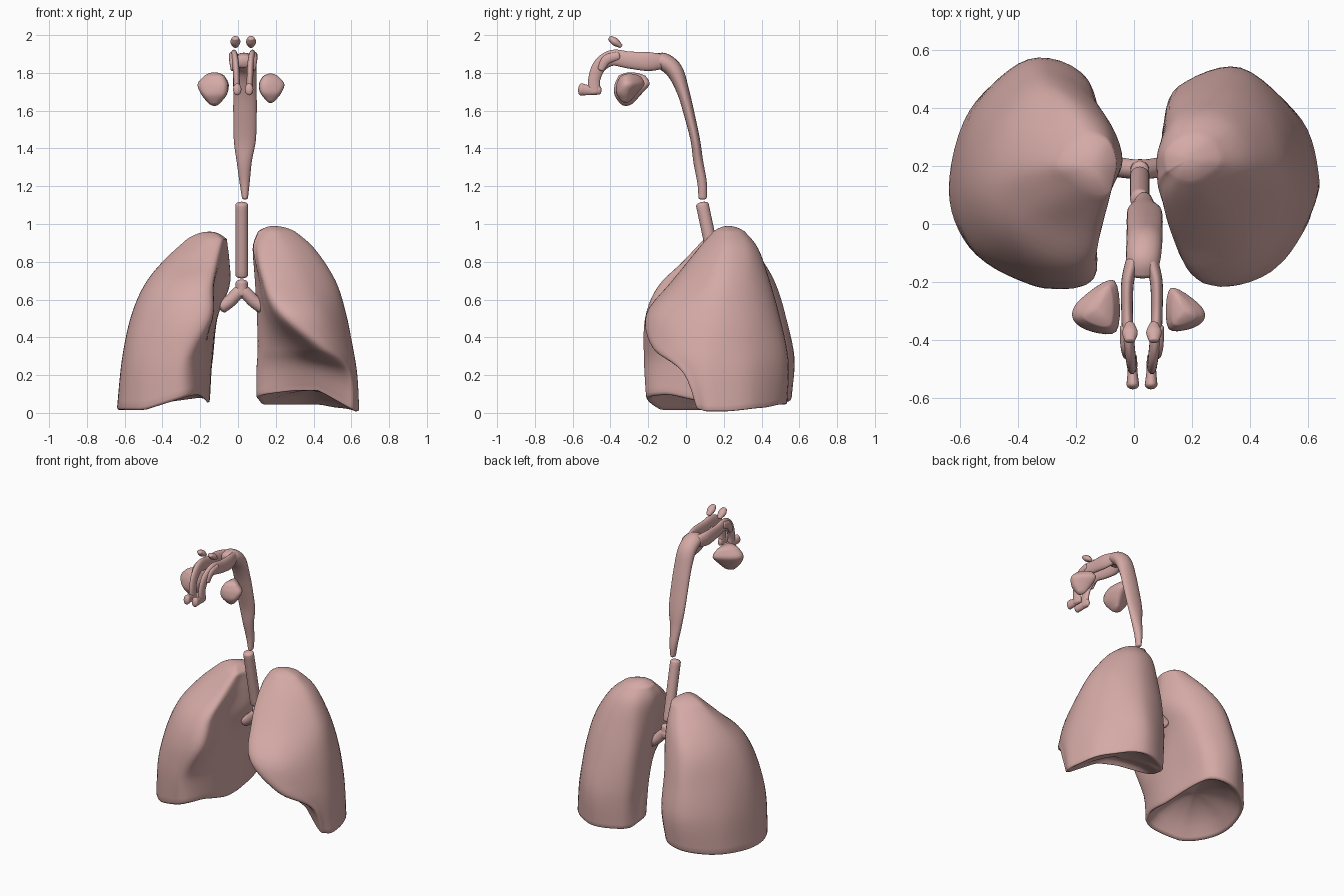
import bpy, bmesh, math
from mathutils import Vector

flesh = bpy.data.materials.new("flesh")
flesh.diffuse_color = (0.66, 0.40, 0.38, 1)


def catmull(pts, steps, closed):
    """Smooth curve through points of any dimension."""
    n, out = len(pts), []
    pts = [Vector(p) for p in pts]
    pick = (lambda i: pts[i % n]) if closed else (lambda i: pts[max(0, min(n - 1, i))])
    for i in range(n if closed else n - 1):
        a, b, c, d = (pick(i + k) for k in (-1, 0, 1, 2))
        for s in range(steps):
            t = s / steps
            out.append(0.5 * (2 * b + (c - a) * t + (2 * a - 5 * b + 4 * c - d) * t * t
                              + (3 * b - a - 3 * c + d) * t ** 3))
    if not closed:
        out.append(pts[-1])
    return out


def cap(ring, offset, profile):
    c = sum(ring, Vector()) / len(ring)
    return [[c + (p - c) * s + offset * h for p in ring] for s, h in profile]


ROUND = [(math.cos(a), math.sin(a)) for a in (0.3, 0.6, 0.9, 1.2, 1.4, 1.55)]
DOME = [(s, 1 - s * s) for s in (0.93, 0.85, 0.7, 0.5, 0.3, 0.03)]
HOLLOW = [(0.985, -0.1), (0.955, -0.14), (0.9, -0.02), (0.75, 0.4), (0.45, 0.8), (0.2, 0.97), (0.03, 1)]


def skin(name, rings):
    bm = bmesh.new()
    rows = [[bm.verts.new(p) for p in r] for r in rings]
    n = len(rows[0])
    for a, b in zip(rows, rows[1:]):
        for i in range(n):
            bm.faces.new((a[i], a[(i + 1) % n], b[(i + 1) % n], b[i]))
    bm.faces.new(rows[0])
    bm.faces.new(rows[-1])
    bmesh.ops.recalc_face_normals(bm, faces=bm.faces)
    for f in bm.faces:
        f.smooth = True
    me = bpy.data.meshes.new(name)
    bm.to_mesh(me)
    bm.free()
    me.materials.append(flesh)
    ob = bpy.data.objects.new(name, me)
    bpy.context.collection.objects.link(ob)
    return ob


def loft(name, sections, bottom, top, lift=None, low_shape=DOME):
    """Stack of horizontal outlines, domed at the top."""
    cols = [catmull([Vector((x, y, z)) for x, y in pts], 6, True) for z, pts in sections]
    lines = [catmull(line, 5, False) for line in zip(*cols)]
    rings = [list(r) for r in zip(*lines)]
    if lift:
        for r in rings:
            for p in r:
                p.z += lift(p.x, p.y) * max(0, 1 - p.z / 0.32)
    low = cap(rings[0], Vector((0, 0, bottom)), low_shape)
    return skin(name, low[::-1] + rings + cap(rings[-1], Vector((0, 0, top)), DOME))


def tube(name, path, side=(1, 0, 0), mirror=False):
    """Path rows: x, y, z, radius along side, radius across."""
    pts, side, rings = catmull(path, 5, False), Vector(side), []
    pos = [Vector(p[:3]) for p in pts]
    for i, p in enumerate(pts):
        t = (pos[min(i + 1, len(pos) - 1)] - pos[max(i - 1, 0)]).normalized()
        up = t.cross(side).normalized()
        rings.append([pos[i] + side * p[3] * math.cos(a) + up * p[4] * math.sin(a)
                      for a in (k * math.tau / 20 for k in range(20))])
    d0, d1 = (pos[0] - pos[1]).normalized(), (pos[-1] - pos[-2]).normalized()
    rings = (cap(rings[0], d0 * path[0][4] * 0.5, ROUND)[::-1] + rings
             + cap(rings[-1], d1 * path[-1][4] * 0.5, ROUND))
    if mirror:
        rings = [[Vector((0.055 - p.x, p.y, p.z)) for p in r] for r in rings]
    return skin(name, rings)


def clamp(v):
    return max(0, min(1, v))


# Lung on the -x side, with full front border
lung_a = [
    (0.03, [(-.26, -.195), (-.4, -.19), (-.57, -.08), (-.64, .12), (-.57, .39), (-.38, .55), (-.2, .51), (-.15, .25), (-.17, .0)]),
    (0.28, [(-.25, -.205), (-.38, -.2), (-.55, -.09), (-.615, .12), (-.55, .39), (-.36, .57), (-.16, .5), (-.135, .25), (-.16, .0)]),
    (0.5, [(-.145, -.195), (-.32, -.195), (-.5, -.07), (-.57, .13), (-.5, .37), (-.33, .53), (-.14, .44), (-.11, .22), (-.145, .03)]),
    (0.67, [(-.14, -.13), (-.28, -.13), (-.44, -.02), (-.5, .15), (-.44, .35), (-.3, .48), (-.12, .4), (-.045, .22), (-.125, .05)]),
    (0.8, [(-.12, -.01), (-.22, 0), (-.34, .06), (-.4, .18), (-.35, .32), (-.23, .41), (-.1, .35), (-.045, .22), (-.085, .1)]),
    (0.92, [(-.09, .1), (-.15, .1), (-.22, .14), (-.27, .2), (-.23, .27), (-.16, .31), (-.09, .29), (-.06, .22), (-.07, .15)])]
loft("lung_with_full_border", lung_a, 0.12, 0.04,
     lambda x, y: (0.045 * clamp((x + .5) / .3) + 0.03 * clamp((y - .2) / .3)
                   + 0.05 * clamp((x + .5) / .25) * clamp((.1 - y) / .2)), HOLLOW)

# Lung on the +x side, with the heart recess cut into its front
lung_b = [
    (0.015, [(.12, .27), (.34, .18), (.57, .06), (.62, .08), (.64, .16), (.58, .36), (.37, .53), (.17, .48), (.11, .37)]),
    (0.2, [(.12, .25), (.34, .12), (.56, -.01), (.61, .03), (.63, .15), (.57, .36), (.37, .54), (.16, .48), (.11, .36)]),
    (0.34, [(.13, .21), (.28, .06), (.43, -.17), (.55, -.07), (.61, .13), (.55, .36), (.37, .53), (.15, .47), (.105, .33)]),
    (0.52, [(.13, .15), (.17, -.01), (.24, -.205), (.44, -.14), (.57, .12), (.52, .35), (.35, .49), (.14, .44), (.1, .28)]),
    (0.7, [(.11, .11), (.12, .03), (.16, -.07), (.35, -.03), (.51, .15), (.47, .33), (.32, .44), (.14, .4), (.09, .25)]),
    (0.87, [(.08, .16), (.09, .12), (.13, .07), (.27, .08), (.4, .19), (.37, .32), (.27, .38), (.15, .36), (.085, .26)]),
    (0.96, [(.11, .19), (.125, .175), (.16, .15), (.22, .15), (.3, .21), (.28, .28), (.23, .31), (.16, .3), (.11, .25)])]
loft("lung_with_heart_recess", lung_b, 0.06, 0.03,
     lambda x, y: (0.04 + 0.08 * clamp((.42 - y) / .22)) * clamp((.63 - x) / .2), HOLLOW)

# Windpipe and its two branches
tube("windpipe", [(.02, .165, .73, .034, .034), (.02, .125, .92, .034, .034), (.02, .087, 1.1, .034, .034)])
tube("bronchi", [(-.085, .2, .565, .035, .037), (-.045, .195, .59, .035, .034), (-.005, .19, .63, .034, .034),
                 (.02, .19, .645, .034, .036), (.045, .19, .63, .034, .034), (.085, .195, .59, .035, .034),
                 (.125, .2, .565, .035, .037)], side=(0, 1, 0))
tube("bronchi_stem", [(.02, .19, .63, .034, .034), (.02, .185, .69, .032, .032)])

# Throat passage
tube("throat", [(.037, .088, 1.14, .016, .022), (.035, .085, 1.22, .027, .025), (.033, .065, 1.33, .04, .026),
                (.036, .05, 1.44, .058, .025), (.037, .02, 1.57, .062, .028), (.037, -.015, 1.7, .062, .033),
                (.036, -.06, 1.81, .062, .045), (.032, -.12, 1.86, .06, .046), (.03, -.17, 1.86, .05, .035)])

# Nasal passages, turbinates and forehead sinuses in pairs
for tag, m in (("a", False), ("b", True)):
    tube("nasal_passage_" + tag, [
        (-.005, -.13, 1.86, .025, .04), (-.022, -.2, 1.86, .022, .05), (-.024, -.3, 1.868, .02, .045),
        (-.02, -.39, 1.88, .02, .042), (-.012, -.455, 1.84, .018, .037), (-.008, -.485, 1.77, .017, .032),
        (-.006, -.485, 1.7, .018, .033)], mirror=m)
    tube("nostril_" + tag, [(-.005, -.46, 1.71, .015, .025), (-.005, -.51, 1.708, .017, .026),
                            (-.004, -.555, 1.713, .022, .032)], mirror=m)
    tube("turbinate_" + tag, [(-.035, -.36, 1.89, .014, .022), (-.033, -.42, 1.87, .014, .025),
                              (-.028, -.45, 1.82, .012, .018)], mirror=m)
    tube("forehead_sinus_" + tag, [(-.014, -.345, 1.942, .015, .011), (-.014, -.375, 1.964, .027, .021),
                                   (-.014, -.402, 1.983, .018, .014)], mirror=m)

# Cheek sinuses
cheek = [(1.64, [(-.1, -.345), (-.145, -.345), (-.155, -.305), (-.1, -.28)]),
         (1.685, [(-.067, -.37), (-.175, -.36), (-.185, -.295), (-.08, -.24)]),
         (1.74, [(-.063, -.37), (-.2, -.34), (-.195, -.27), (-.068, -.195)]),
         (1.785, [(-.08, -.35), (-.17, -.33), (-.165, -.28), (-.085, -.215)])]
loft("cheek_sinus_a", cheek, -0.015, 0.018)
other = [(1.715 + (z - 1.71) * .85, [(.07 - .82 * x, -.29 + (y + .28) * .8) for x, y in p]) for z, p in cheek]
loft("cheek_sinus_b", other, -0.015, 0.018)
